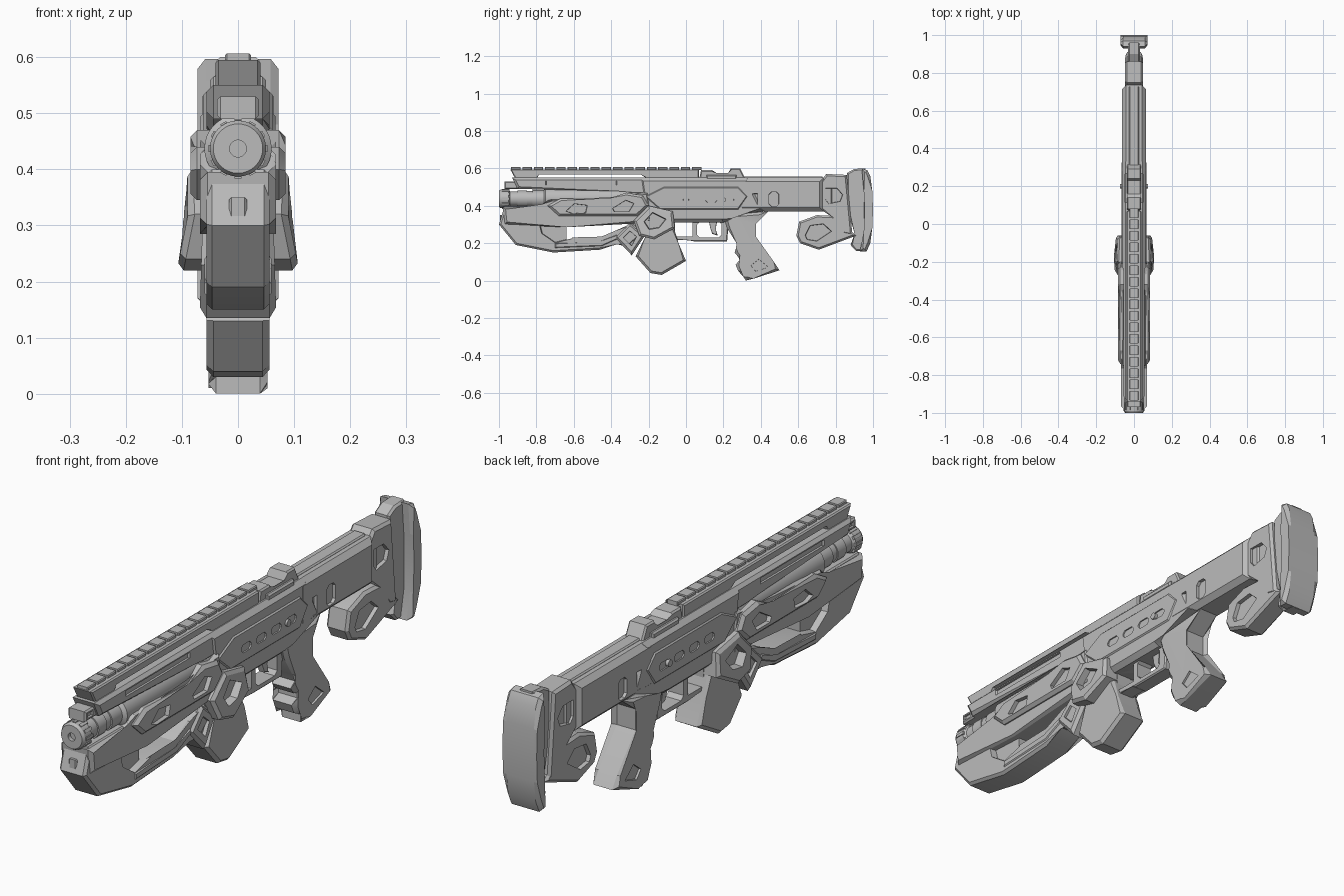
import bpy, bmesh, math
from mathutils import Matrix, Vector

default = bpy.data.objects.get("Cube")
if default:
    bpy.data.objects.remove(default, do_unlink=True)

grey = bpy.data.materials.new("matte_grey")
grey.use_nodes = True
colour = (.5, .5, .5, 1)
grey.diffuse_color = colour
grey.node_tree.nodes["Principled BSDF"].inputs["Base Color"].default_value = colour

BORE = .437      # height of the barrel axis
parts = []


def finish(name, bm):
    bmesh.ops.recalc_face_normals(bm, faces=bm.faces)
    mesh = bpy.data.meshes.new(name)
    bm.to_mesh(mesh)
    bm.free()
    mesh.materials.append(grey)
    ob = bpy.data.objects.new(name, mesh)
    bpy.context.collection.objects.link(ob)
    return ob


def loft(bm, outline, x0, x1, shrink=1):
    """Side outline (y, z) stretched from x0 to x1, the x0 end scaled by shrink."""
    cy = sum(p[0] for p in outline) / len(outline)
    cz = sum(p[1] for p in outline) / len(outline)
    inner = [bm.verts.new((x0, cy + (y - cy) * shrink, cz + (z - cz) * shrink)) for y, z in outline]
    outer = [bm.verts.new((x1, y, z)) for y, z in outline]
    bm.faces.new(inner)
    bm.faces.new(outer)
    for i in range(len(outline)):
        j = (i + 1) % len(outline)
        bm.faces.new((inner[i], inner[j], outer[j], outer[i]))


def cut(ob, outline, width, depth):
    """Sink an outline into both sides, or right through when depth is None."""
    bm = bmesh.new()
    if depth is None:
        loft(bm, outline, -width - .1, width + .1)
    else:
        for s in (-1, 1):
            loft(bm, outline, s * (width - depth), s * (width + .05), .85)
    cutter = finish("cutter", bm)
    cutter.hide_render = True
    mod = ob.modifiers.new("recess", "BOOLEAN")
    mod.operation = "DIFFERENCE"
    mod.solver = "EXACT"
    mod.object = cutter
    bpy.context.view_layer.objects.active = ob
    bpy.ops.object.modifier_apply(modifier=mod.name)
    bpy.data.objects.remove(cutter, do_unlink=True)


def plate(name, outline, width, chamfer=.008, recesses=(), depth=.015, lean=0):
    """Symmetric slab of the given half width with chamfered rims."""
    bm = bmesh.new()
    loft(bm, outline, -width, width)
    if chamfer:
        rims = [e for e in bm.edges if abs(e.verts[0].co.x - e.verts[1].co.x) < .0001]
        bmesh.ops.bevel(bm, geom=rims, offset=chamfer, segments=1, affect="EDGES", clamp_overlap=True)
    for v in bm.verts:
        v.co.x += math.copysign(lean * (v.co.z - .35), v.co.x)
    ob = finish(name, bm)
    for r in recesses:
        cut(ob, r, width, depth)
    parts.append(ob)
    return ob


def box(y0, y1, z0, z1):
    return [(y0, z0), (y1, z0), (y1, z1), (y0, z1)]


def pill(y0, y1, z0, z1, c):
    return [(y0 + c, z0), (y1 - c, z0), (y1, z0 + c), (y1, z1 - c),
            (y1 - c, z1), (y0 + c, z1), (y0, z1 - c), (y0, z0 + c)]


def lathe(name, profile, steps=32):
    """Turn (y, radius) points around the bore."""
    bm = bmesh.new()
    vs = [bm.verts.new((r, y, BORE)) for y, r in profile]
    es = [bm.edges.new(pair) for pair in zip(vs, vs[1:])]
    bmesh.ops.spin(bm, geom=vs + es, cent=(0, 0, BORE), axis=(0, 1, 0),
                   angle=math.tau, steps=steps)
    bmesh.ops.remove_doubles(bm, verts=bm.verts, dist=.0001)
    parts.append(finish(name, bm))


# Top rail with its teeth
plate("top_rail", [(-.94, .595), (.07, .595), (.07, .54), (-.2, .54), (-.24, .572),
                   (-.79, .572), (-.8, .54), (-.91, .54)], .04, .005)
for i in range(17):
    y = -.91 + i * .0605
    plate("rail_tooth", box(y - .025, y + .025, .59, .606), .023, .003)

# Barrel and muzzle
lathe("muzzle", [(-.985, 0), (-.985, .015), (-1, .015), (-1, .044), (-.99, .05),
                 (-.95, .05), (-.94, .04), (-.9, .04), (-.9, .045), (-.85, .045),
                 (-.85, .041), (-.82, .041), (-.82, .046), (-.76, .046), (-.75, .06),
                 (-.2, .06), (-.2, 0)])
for i in range(12):
    bm = bmesh.new()
    bmesh.ops.create_cube(bm, size=1, matrix=Matrix.Translation((0, -.965, BORE))
                          @ Matrix.Rotation(i * math.tau / 12, 4, "Y")
                          @ Matrix.Translation((0, 0, .049))
                          @ Matrix.Diagonal((.012, .04, .008, 1)))
    parts.append(finish("muzzle_rib", bm))

# Shroud over the barrel
plate("barrel_shroud", [(-.93, .55), (-.2, .55), (-.2, .46), (-.29, .46), (-.36, .49),
                        (-.9, .49)], .056, .012, [box(-.78, -.34, .51, .535)], .008)
plate("front_block", box(-.97, -.9, .49, .53), .037, .006, [box(-.96, -.92, .5, .52)], .008)

# Handguard and its side plates
plate("handguard", [(-.98, .395), (-.76, .395), (-.72, .44), (-.3, .44), (-.2, .48),
                    (-.18, .31), (-.64, .285), (-.97, .3)], .068, .014)
window_front = [(-.65, .37), (-.6, .415), (-.52, .405), (-.53, .36), (-.61, .355)]
window_rear = [(-.4, .385), (-.32, .435), (-.27, .415), (-.3, .365), (-.39, .365)]
plate("handguard_side_plate", [(-.74, .4), (-.67, .44), (-.4, .43), (-.32, .47), (-.23, .455),
                               (-.2, .4), (-.26, .345), (-.68, .345)],
      .085, .012, [window_front, window_rear], .016)
plate("nose_lug", box(-.995, -.96, .295, .35), .016, .004)

# Lower front guard with its open loop
scoop = [(-.8, .33), (-.6, .33), (-.6, .22), (-.7, .195), (-.78, .25)]
plate("front_guard", [(-.97, .4), (-.76, .4), (-.64, .31), (-.64, .22), (-.45, .225),
                      (-.37, .27), (-.28, .31), (-.22, .26), (-.31, .18), (-.37, .205),
                      (-.46, .165), (-.71, .15), (-.91, .19), (-1, .3)],
      .056, .01, [scoop], .025)
plate("guard_rib", [(-.7, .2), (-.46, .205), (-.37, .245), (-.36, .225), (-.45, .185),
                    (-.7, .175)], .06, .004)

# Magazine well and magazine
plate("foregrip_joint", [(-.38, .23), (-.3, .31), (-.22, .24), (-.29, .135)], .062, .012,
      [[(-.34, .23), (-.3, .27), (-.26, .235), (-.29, .18)]], .01, lean=.03)
plate("magazine_well", [(-.28, .32), (-.2, .4), (-.07, .37), (-.06, .28), (-.17, .22),
                        (-.25, .24)], .083, .012,
      [[(-.23, .315), (-.18, .37), (-.1, .33), (-.14, .28), (-.2, .27)]], .016, lean=.2)
plate("magazine", [(-.27, .13), (-.19, .04), (-.13, .03), (0, .105), (-.04, .2),
                   (-.07, .3), (-.2, .3), (-.21, .22)], .056, .012)

# Receiver with its raised panel
plate("receiver", [(-.25, .55), (.33, .55), (.42, .37), (.24, .35), (.2, .31), (-.1, .31),
                   (-.22, .35)], .062, .018)
slots = [pill(y, y + .07, .415, .45, .012) for y in (-.08, .01, .1, .19)]
plate("receiver_panel", [(-.22, .45), (-.12, .5), (.28, .5), (.33, .45), (.28, .38),
                         (-.14, .38)], .067, .006, slots, .008)
bm = bmesh.new()
bmesh.ops.create_cone(bm, cap_ends=True, segments=16, radius1=.013, radius2=.013, depth=.15,
                      matrix=Matrix.Translation((0, .2, .432)) @ Matrix.Rotation(math.pi / 2, 4, "Y"))
parts.append(finish("receiver_pin", bm))
plate("rear_sight", [(.07, .54), (.08, .59), (.14, .59), (.16, .57), (.23, .57), (.24, .6),
                     (.29, .6), (.32, .54)], .038, .006)
plate("sight_shoulder", box(.11, .27, .54, .565), .05, .006)

# Trigger group
plate("trigger_guard", [(-.09, .33), (.23, .33), (.22, .21), (.04, .21), (.02, .22), (-.09, .22)],
      .032, .005, [box(-.06, .035, .235, .31), pill(.06, .19, .23, .315, .015)], None)
plate("trigger", [(.12, .33), (.17, .33), (.155, .275), (.17, .24), (.14, .25), (.13, .28)],
      .012, .003)

# Pistol grip with finger grooves
plate("pistol_grip", [(.2, .35), (.22, .28), (.27, .2), (.285, .17), (.26, .15), (.28, .125),
                      (.3, .12), (.3, .1), (.265, .085), (.28, .05), (.32, .03), (.32, 0),
                      (.36, .01), (.5, .055), (.47, .1), (.36, .23), (.36, .31), (.44, .37)],
      .053, .014, [[(.34, .08), (.39, .12), (.45, .07), (.37, .045)]], .008)

# Stock tube
ports = [box(.355, .385, .39, .47), pill(.44, .5, .39, .48, .015)]
plate("stock_tube", box(.28, .735, .37, .55), .063, .02, ports, .012)
plate("tube_ridge", box(.3, .73, .54, .556), .026, .005)
plate("tube_neck", box(.7, .78, .4, .54), .04, .006)

# Stock body, cheek frame and butt
plate("stock_body", [(.72, .53), (.75, .57), (.86, .565), (.89, .24), (.84, .25), (.8, .34),
                     (.72, .38)], .048, .01,
      [[(.74, .43), (.76, .405), (.83, .42), (.845, .46), (.81, .5), (.74, .5)]], .014)
plate("lower_stock", [(.59, .24), (.605, .315), (.7, .35), (.8, .345), (.91, .24), (.71, .165),
                      (.61, .2)], .046, .01,
      [[(.63, .24), (.66, .3), (.74, .31), (.79, .265), (.7, .205), (.64, .215)]], .015)
plate("butt_neck", [(.86, .575), (.9, .597), (.96, .6), (.96, .155), (.91, .158), (.88, .19),
                    (.91, .25), (.86, .4)], .032, .008)
plate("butt_pad", [(.94, .597), (.97, .59), (.985, .56), (.996, .48), (1, .38), (.996, .28),
                   (.985, .2), (.965, .155), (.93, .158), (.95, .26), (.955, .38), (.95, .48)],
      .072, .014)

# Smooth the curved faces and keep the edges sharp
bpy.ops.object.select_all(action="DESELECT")
for ob in parts:
    ob.select_set(True)
bpy.context.view_layer.objects.active = parts[0]
bpy.ops.object.shade_smooth_by_angle(angle=math.radians(25))
